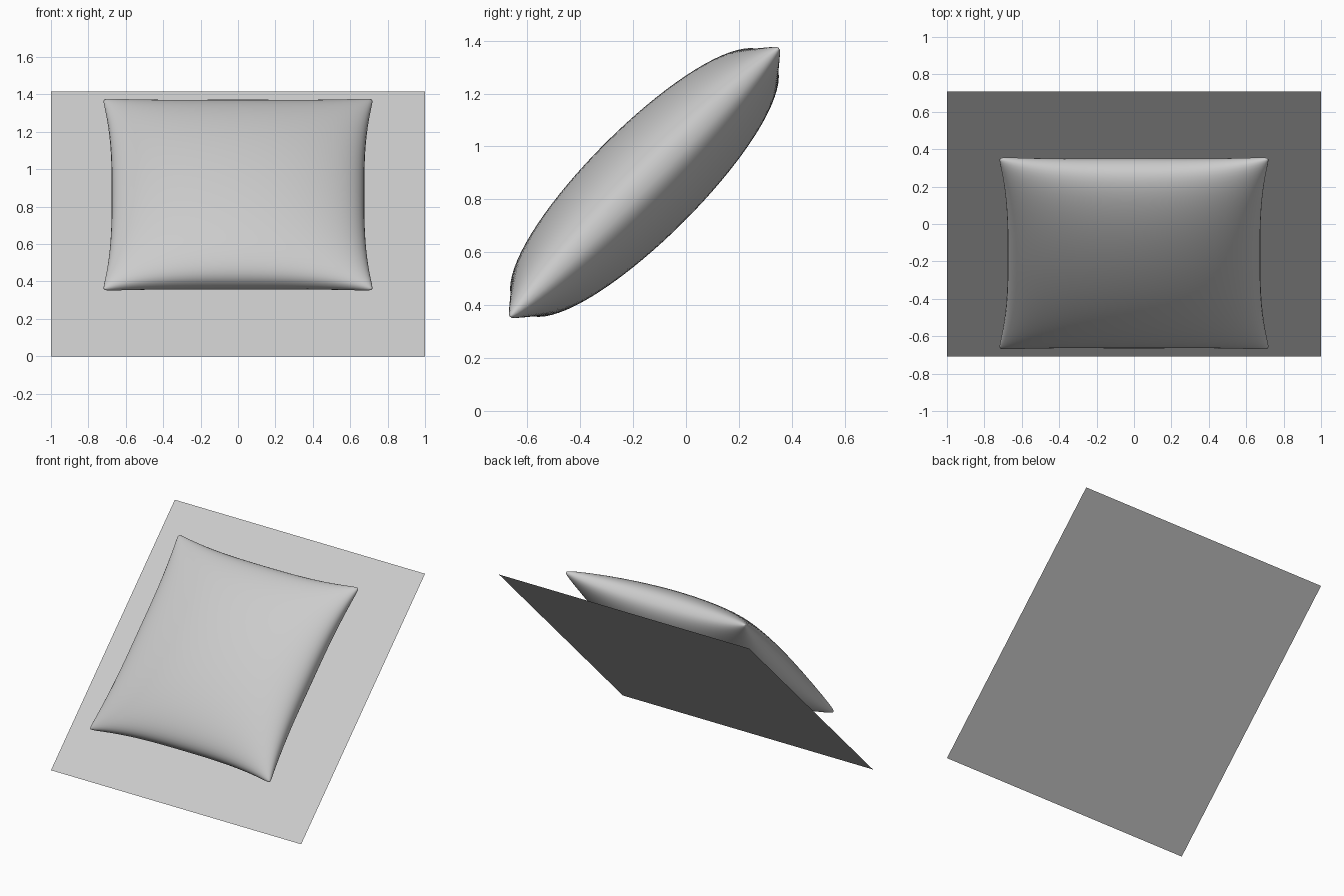
import bpy, bmesh, math
from mathutils import Matrix

if "Cube" in bpy.data.objects:
    bpy.data.objects.remove(bpy.data.objects["Cube"])

TILT = Matrix.Translation((0, 0, 0.707)) @ Matrix.Rotation(math.radians(45), 4, 'X')


def add_object(name, bm, matrix):
    mesh = bpy.data.meshes.new(name)
    bm.to_mesh(mesh)
    bm.free()
    ob = bpy.data.objects.new(name, mesh)
    ob.matrix_world = matrix
    bpy.context.collection.objects.link(ob)
    return ob


# Backing sheet: a thin square plane tilted by 45 degrees
bm = bmesh.new()
bmesh.ops.create_grid(bm, x_segments=1, y_segments=1, size=1.0)
add_object("backing_sheet", bm, TILT)

# Pillow: two puffed square panels joined along the seam
HALF, PULL, PUFF = 0.675, 0.05, 0.21
bm = bmesh.new()
for side in (1, -1):
    panel = bmesh.ops.create_grid(bm, x_segments=40, y_segments=40, size=1.0)["verts"]
    if side < 0:
        bmesh.ops.reverse_faces(bm, faces=list({f for v in panel for f in v.link_faces}))
    for v in panel:
        # sine spacing packs the rows near the seam
        s, t = (math.sin(c * math.pi / 2) for c in v.co.xy)
        puff = (max(0, 1 - s * s) * max(0, 1 - t * t)) ** 0.43
        trim = 1 - 0.012 * abs(s * t) ** 40
        v.co = (s * (HALF + PULL * abs(t) ** 2.8) * trim,
                t * (HALF + PULL * abs(s) ** 2.8) * trim,
                side * PUFF * puff)
bmesh.ops.remove_doubles(bm, verts=bm.verts, dist=1e-5)
for f in bm.faces:
    f.smooth = True
add_object("pillow", bm, TILT @ Matrix.Translation((0, 0, 0.222)))
